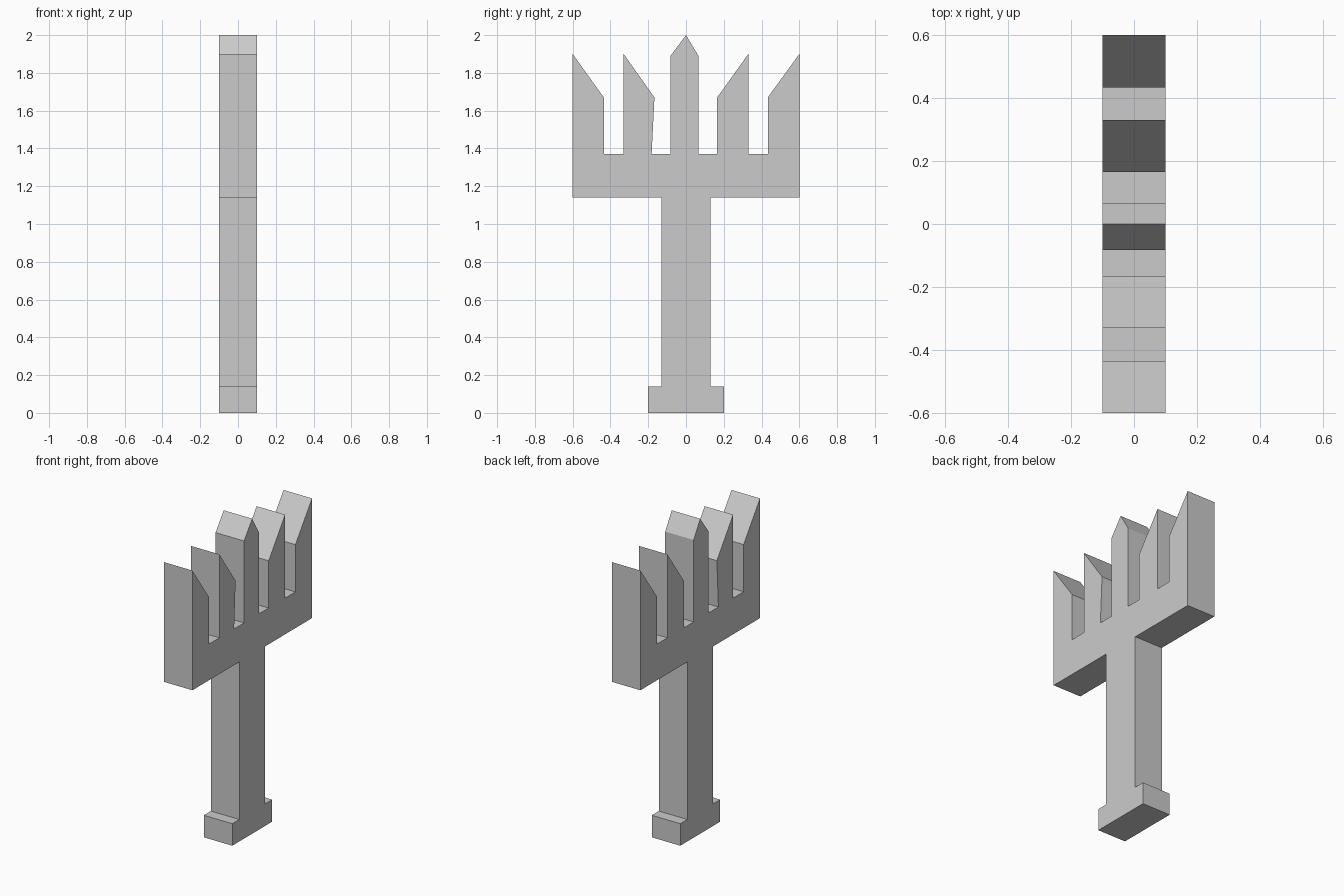
import bpy
import bmesh

cube = bpy.data.objects.get("Cube")
if cube:
    bpy.data.objects.remove(cube, do_unlink=True)

HALF_DEPTH = 0.1
SLOT_Z = 1.37      # floor of the gaps between prongs
BAR_Z = 1.14       # underside of the crossbar
BASE_Z = 0.14      # top of the foot

grey = bpy.data.materials.new("light_grey")
grey.use_nodes = True
colour = (0.6, 0.6, 0.6, 1.0)
grey.diffuse_color = colour
grey.node_tree.nodes["Principled BSDF"].inputs["Base Color"].default_value = colour

# Foot, handle and crossbar: right-hand edge of the outline, going up
lower = [(0.2, 0), (0.2, BASE_Z), (0.13, BASE_Z), (0.13, BAR_Z), (0.6, BAR_Z)]

# Prongs, from right to left
prongs = [
    [(0.6, 1.9), (0.433, 1.67), (0.433, SLOT_Z)],
    [(0.33, SLOT_Z), (0.33, 1.9), (0.165, 1.67), (0.165, SLOT_Z)],
    [(0.066, SLOT_Z), (0.066, 1.89), (0, 2.0), (-0.082, 1.89), (-0.082, SLOT_Z)],
    [(-0.182, SLOT_Z), (-0.167, 1.67), (-0.33, 1.9), (-0.33, SLOT_Z)],
    [(-0.435, SLOT_Z), (-0.435, 1.67), (-0.6, 1.9)],
]

# Closed outline: lower edge, prongs, then the lower edge mirrored
outline = lower + [p for prong in prongs for p in prong]
outline += [(-y, z) for y, z in reversed(lower)]

# Extrude the outline through the thickness
bm = bmesh.new()
face = bm.faces.new([bm.verts.new((-HALF_DEPTH, y, z)) for y, z in outline])
extruded = bmesh.ops.extrude_face_region(bm, geom=[face], use_keep_orig=True)
moved = [g for g in extruded["geom"] if isinstance(g, bmesh.types.BMVert)]
bmesh.ops.translate(bm, verts=moved, vec=(2 * HALF_DEPTH, 0, 0))
bmesh.ops.recalc_face_normals(bm, faces=bm.faces)

mesh = bpy.data.meshes.new("pronged_fork")
bm.to_mesh(mesh)
bm.free()
mesh.materials.append(grey)
fork = bpy.data.objects.new("pronged_fork", mesh)
bpy.context.collection.objects.link(fork)
